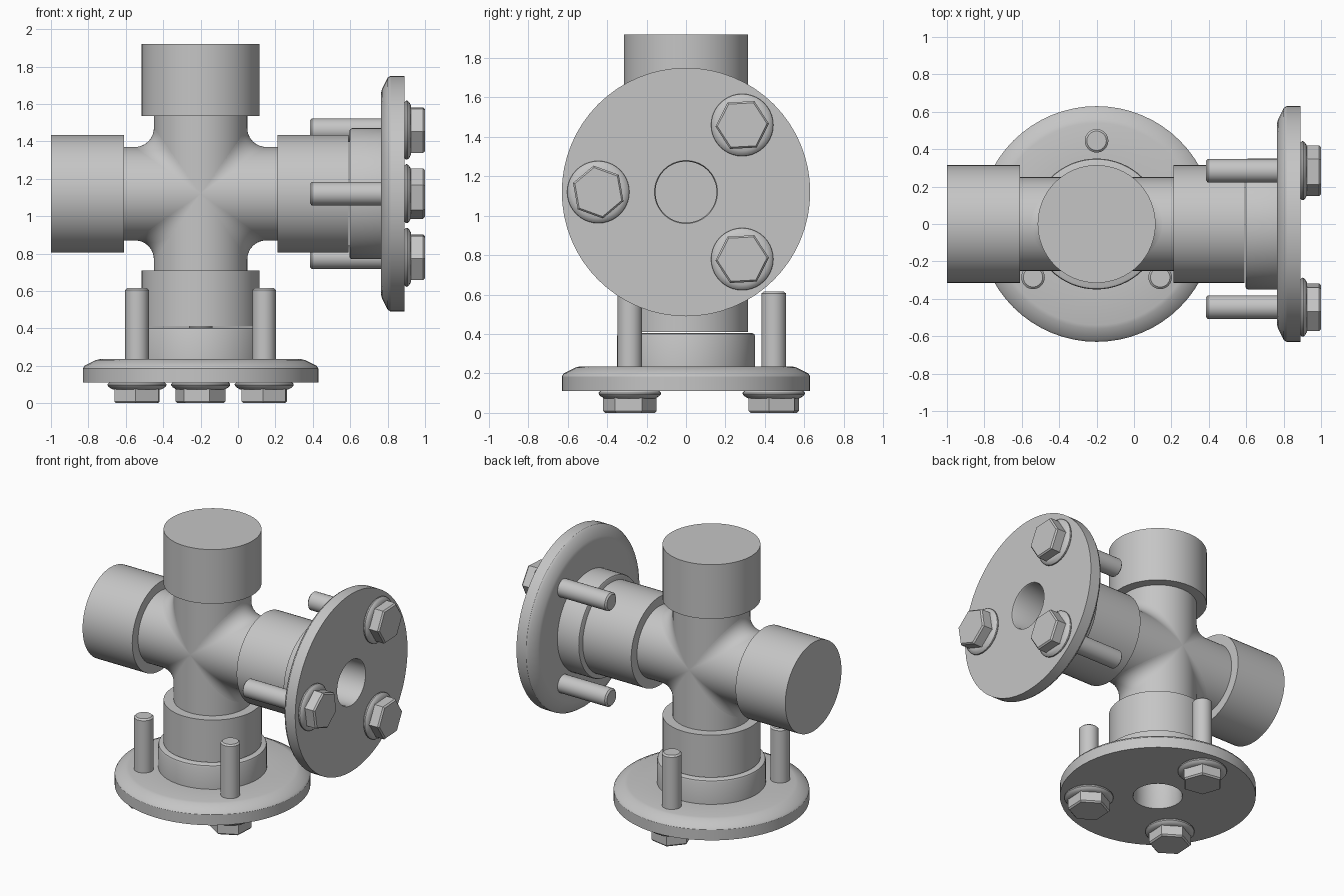
import bpy, bmesh
from math import sin, cos, pi, radians
from mathutils import Vector, Matrix

cube = bpy.data.objects.get("Cube")
if cube:
    bpy.data.objects.remove(cube, do_unlink=True)

grey = bpy.data.materials.new("steel grey")
grey.use_nodes = True
colour = (0.56, 0.56, 0.56, 1)
grey.diffuse_color = colour
grey.node_tree.nodes["Principled BSDF"].inputs["Base Color"].default_value = colour

CENTRE = Vector((-0.2, 0, 1.12))
PIPE, SOCKET = 0.25, 0.315
parts = []


def frame(x, y, z):
    """Matrix that points local z along an arm of the cross."""
    m = Matrix((x, y, z)).transposed().to_4x4()
    m.translation = CENTRE
    return m


X, Y, Z = Vector((1, 0, 0)), Vector((0, 1, 0)), Vector((0, 0, 1))
UP = frame(X, Y, Z)
DOWN = frame(-X, Y, -Z)
LEFT = frame(Z, -Y, X)
RIGHT = frame(-Z, -Y, -X)


def finish(name, bm, matrix):
    bm.transform(matrix)
    mesh = bpy.data.meshes.new(name)
    bm.to_mesh(mesh)
    bm.free()
    mesh.materials.append(grey)
    ob = bpy.data.objects.new(name, mesh)
    bpy.context.collection.objects.link(ob)
    parts.append(ob)


def lathe(name, profile, matrix, sides=64, turn=0.0):
    """Spin (radius, height) points round local z."""
    bm = bmesh.new()
    rings = []
    for i in range(sides):
        a = turn + 2 * pi * i / sides
        rings.append([bm.verts.new((r * cos(a), r * sin(a), h)) for r, h in profile])
    for i in range(sides):
        p, q = rings[i], rings[(i + 1) % sides]
        for j in range(len(profile) - 1):
            bm.faces.new((p[j], q[j], q[j + 1], p[j + 1]))
    bmesh.ops.remove_doubles(bm, verts=bm.verts, dist=1e-5)
    bmesh.ops.recalc_face_normals(bm, faces=bm.faces)
    finish(name, bm, matrix)


def rod(name, radius, low, high, matrix):
    lathe(name, [(0, low), (radius, low), (radius, high), (0, high)], matrix)


def fillet(name, sx, sz, radius=0.1, steps=40, arc=8):
    """Rolling-ball blend between the two crossing pipes."""
    bm = bmesh.new()
    rows = []
    for i in range(steps + 1):
        t = -pi / 2 + pi * i / steps
        ball = (PIPE + radius) * Vector((cos(t), sin(t), cos(t)))
        a, b = Vector((-cos(t), -sin(t), 0)), Vector((0, -sin(t), -cos(t)))
        row = []
        for j in range(arc + 1):
            d = a.lerp(b, j / arc).normalized()
            p = ball + radius * d
            row.append(bm.verts.new((sx * p.x, p.y, sz * p.z)))
        rows.append(row)
    for p, q in zip(rows, rows[1:]):
        for j in range(arc):
            bm.faces.new((p[j], q[j], q[j + 1], p[j + 1]))
    bmesh.ops.remove_doubles(bm, verts=bm.verts, dist=1e-5)
    bm.normal_update()
    middle = min(bm.faces, key=lambda f: abs(f.calc_center_median().y))
    if middle.normal.dot(Vector((sx, 0, sz))) < 0:
        bmesh.ops.reverse_faces(bm, faces=bm.faces)
    finish(name, bm, UP)


# Crossing pipes with blended corners
rod("vertical_pipe", PIPE, -0.43, 0.43, UP)
rod("horizontal_pipe", PIPE, -0.43, 0.43, LEFT)
for sx, side in ((1, "left"), (-1, "right")):
    for sz, level in ((1, "upper"), (-1, "lower")):
        fillet(f"{level}_{side}_fillet", sx, sz)

# Plain closed sockets
rod("top_socket", SOCKET, 0.415, 0.8, UP)
rod("right_socket", SOCKET, 0.41, 0.8, RIGHT)


def bolt(name, x, y, face, matrix, turn):
    m = matrix @ Matrix.Translation((x, y, face))
    lathe(name + "_shaft", [(0, 0), (0.063, 0), (0.063, -0.495), (0.052, -0.505), (0, -0.505)], m, 32)
    lathe(name + "_washer", [(0, 0), (0.15, 0), (0.158, 0.008), (0.157, 0.016),
                             (0.148, 0.026), (0.13, 0.036), (0, 0.036)], m, 40)
    lathe(name + "_head", [(0, 0.02), (0.136, 0.02), (0.136, 0.1), (0.126, 0.11), (0, 0.11)],
          m, 6, radians(turn))


def flanged_arm(name, matrix, face):
    """Socket, collar and flange with a blind bore and three bolts."""
    back, seat = face - 0.125, face - 0.295
    rod(name + "_socket", SOCKET, 0.41, seat - 0.005, matrix)
    lathe(name + "_flange", [
        (0, seat), (0.335, seat), (0.346, seat + 0.005), (0.35, seat + 0.016), (0.35, back),
        (0.54, back), (0.56, back + 0.005), (0.62, back + 0.035), (0.63, back + 0.05),
        (0.63, face), (0.16, face), (0.155, face - 0.01), (0.155, seat + 0.005), (0, seat + 0.005)],
        matrix)
    for i, (x, y, turn) in enumerate(((0, 0.445, 10), (0.34, -0.285, 33), (-0.34, -0.285, 33))):
        bolt(f"{name}_bolt_{i + 1}", x, y, face, matrix, turn)


flanged_arm("bottom", DOWN, 1.01)
flanged_arm("left", LEFT, 1.09)

# Smooth round surfaces, keep machined edges crisp
bpy.ops.object.select_all(action="DESELECT")
for ob in parts:
    ob.select_set(True)
bpy.context.view_layer.objects.active = parts[0]
bpy.ops.object.shade_smooth_by_angle(angle=radians(30))
